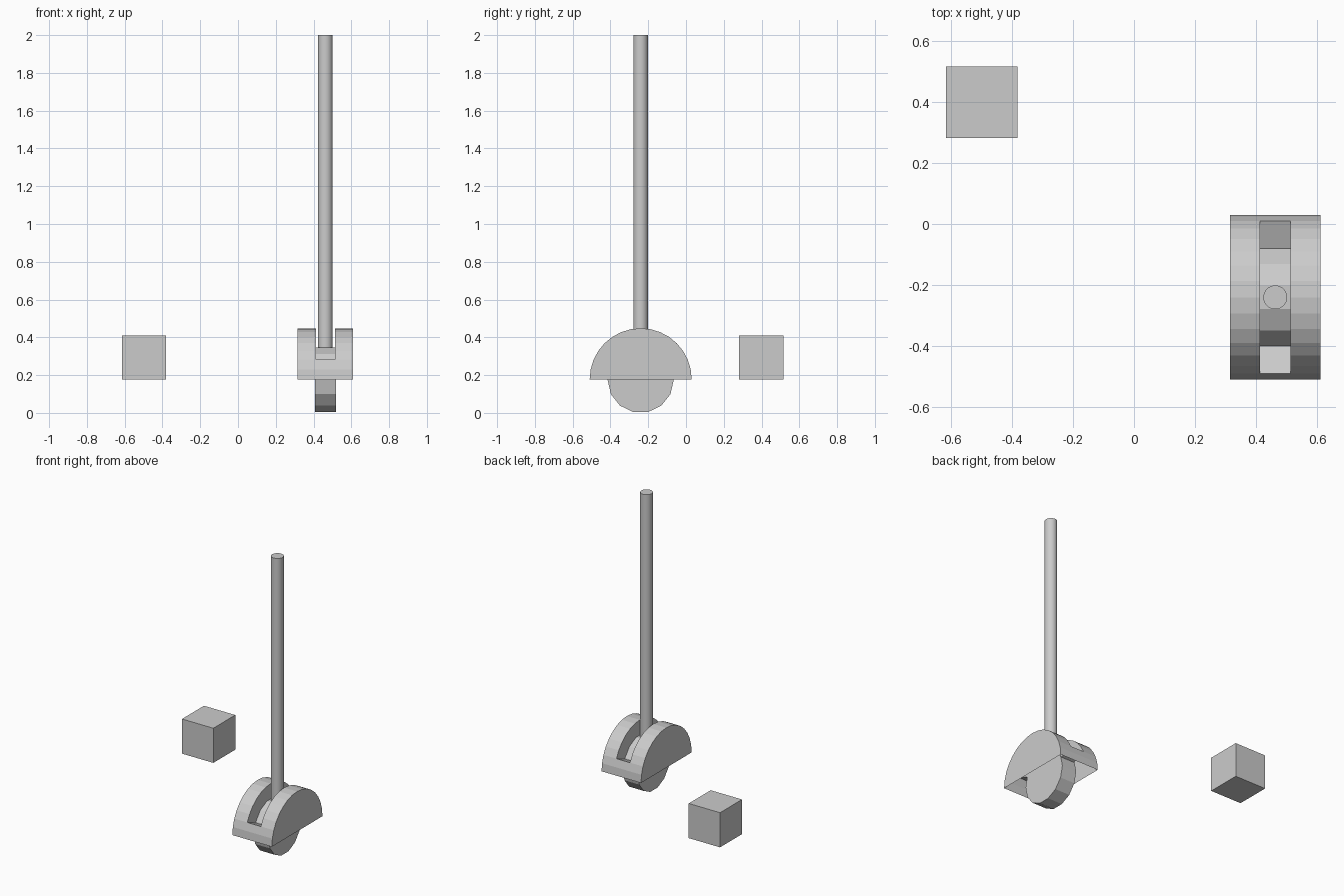
import bpy, bmesh, math

if "Cube" in bpy.data.objects:
    bpy.data.objects.remove(bpy.data.objects["Cube"])

CX, CY = 0.4625, -0.24          # axle position of the lever unit

grey = bpy.data.materials.new("light_grey")
grey.diffuse_color = (0.6, 0.6, 0.6, 1)
grey.use_nodes = True
grey.node_tree.nodes["Principled BSDF"].inputs["Base Color"].default_value = grey.diffuse_color


def finish(obj, name):
    obj.name = name
    obj.data.materials.append(grey)
    return obj


def cylinder(name, sides, radius, depth, loc, rot=(0, 0, 0)):
    bpy.ops.mesh.primitive_cylinder_add(vertices=sides, radius=radius, depth=depth,
                                        location=loc, rotation=rot)
    return finish(bpy.context.object, name)


# Loose block
bpy.ops.mesh.primitive_cube_add(size=0.234, location=(-0.498, 0.398, 0.294))
finish(bpy.context.object, "block")

# Lever rod rising from the pivot wheel
rod = cylinder("lever_rod", 32, 0.039, 1.66, (CX, CY, 1.17))
bpy.ops.object.shade_smooth_by_angle(angle=math.radians(30))

# Pivot wheel, one corner straight down
cylinder("pivot_wheel", 14, 0.175, 0.11, (CX, CY, 0.175), (0, math.pi / 2, 0))

# Half-round housing, open underneath, with a slot across its top
R, INNER, BASE, SEGS = 0.27, 0.155, 0.178, 16
HALF, SLOT = 0.1475, 0.0505
bm = bmesh.new()


def ring(x, radius):
    return [bm.verts.new((CX + x, CY + radius * math.cos(math.pi * i / SEGS),
                          BASE + radius * math.sin(math.pi * i / SEGS)))
            for i in range(SEGS + 1)]


left, slot_l, slot_r, right = [ring(x, R) for x in (-HALF, -SLOT, SLOT, HALF)]
deep_l, deep_r = ring(-SLOT, INNER), ring(SLOT, INNER)


def strip(a, b, first=0, last=SEGS):
    for i in range(first, last):
        bm.faces.new((a[i], a[i + 1], b[i + 1], b[i]))


strip(left, slot_l)
strip(slot_r, right)
strip(slot_l, slot_r, 0, 2)               # curved skin beyond both slot ends
strip(slot_l, slot_r, SEGS - 2, SEGS)
strip(slot_l, deep_l, 2, SEGS - 2)        # slot side walls
strip(deep_r, slot_r, 2, SEGS - 2)
for i in (2, SEGS - 2):                   # sloping slot ends
    bm.faces.new((slot_l[i], slot_r[i], deep_r[i], deep_l[i]))
bm.faces.new(left)                        # end caps
bm.faces.new(right)
bmesh.ops.delete(bm, geom=[v for v in bm.verts if not v.link_faces], context='VERTS')
bmesh.ops.recalc_face_normals(bm, faces=bm.faces)
mesh = bpy.data.meshes.new("housing")
bm.to_mesh(mesh)
bm.free()
housing = bpy.data.objects.new("housing", mesh)
bpy.context.collection.objects.link(housing)
finish(housing, "housing")
